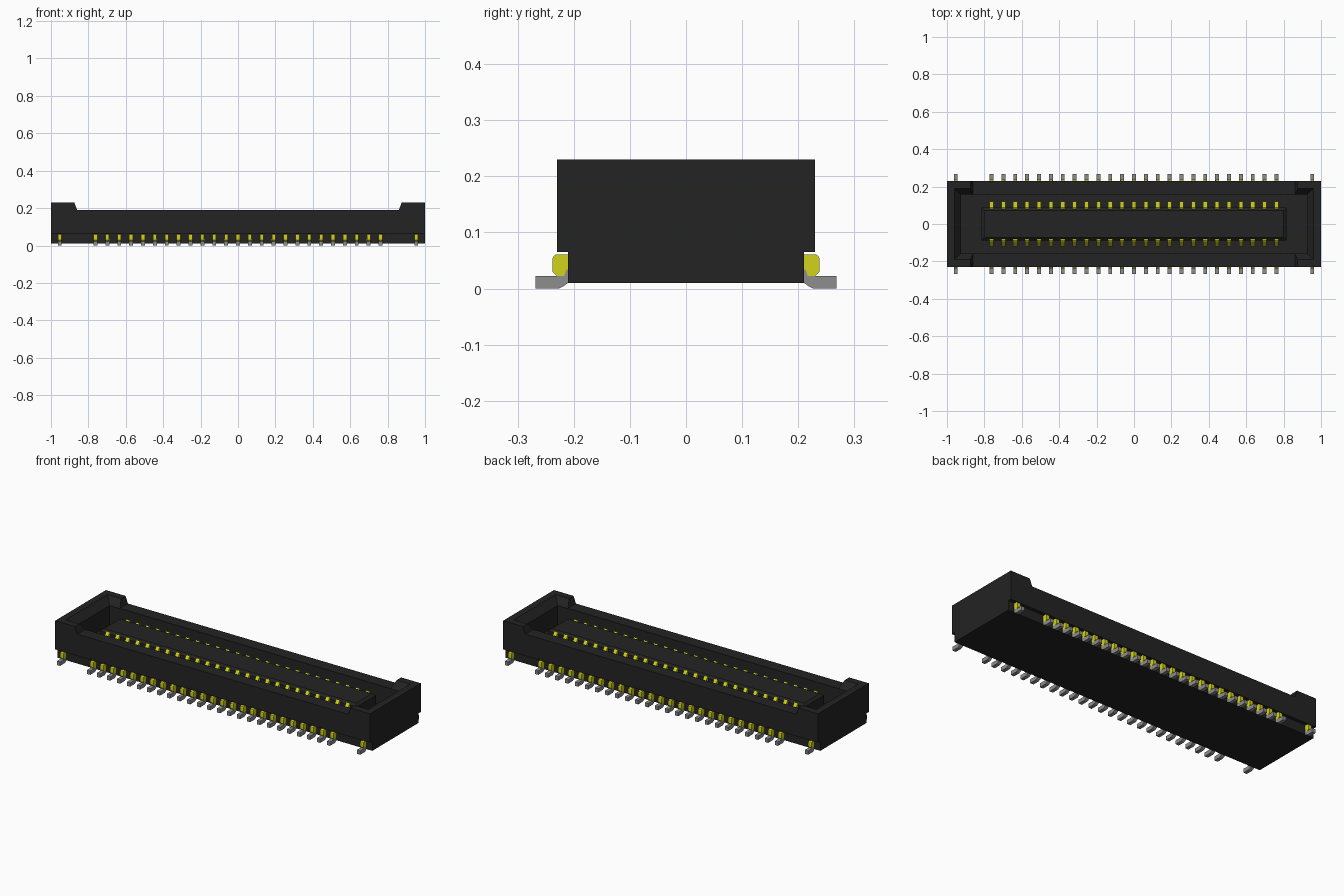
import bpy, bmesh

cube = bpy.data.objects.get("Cube")
if cube:
    bpy.data.objects.remove(cube, do_unlink=True)


def material(name, rgb, rough=0.6):
    m = bpy.data.materials.new(name)
    m.use_nodes = True
    m.diffuse_color = (*rgb, 1)
    b = m.node_tree.nodes["Principled BSDF"]
    b.inputs["Base Color"].default_value = (*rgb, 1)
    b.inputs["Roughness"].default_value = rough
    return m


BLACK = material("black plastic", (0.017, 0.017, 0.017))
GOLD = material("yellow contact", (0.65, 0.65, 0.01))
GREY = material("grey solder tail", (0.27, 0.27, 0.27))


def add_object(name, bm, mat):
    bmesh.ops.recalc_face_normals(bm, faces=bm.faces)
    me = bpy.data.meshes.new(name)
    bm.to_mesh(me)
    bm.free()
    me.materials.append(mat)
    ob = bpy.data.objects.new(name, me)
    bpy.context.collection.objects.link(ob)
    return ob


def frustum(bm, hx0, hy0, z0, hx1, hy1, z1):
    """Centred box whose half sizes may differ between bottom and top."""
    loops = [[bm.verts.new((sx * hx, sy * hy, z))
              for sx, sy in ((-1, -1), (1, -1), (1, 1), (-1, 1))]
             for hx, hy, z in ((hx0, hy0, z0), (hx1, hy1, z1))]
    bm.faces.new(loops[0][::-1])
    bm.faces.new(loops[1])
    for i in range(4):
        j = (i + 1) % 4
        bm.faces.new((loops[0][i], loops[0][j], loops[1][j], loops[1][i]))


def box_object(name, *dims):
    bm = bmesh.new()
    frustum(bm, *dims)
    return add_object(name, bm, BLACK)


def extrude_profile(bm, profile, x, width, side):
    """Extrude a (y, z) profile along x; side flips it to front or back."""
    ends = [[bm.verts.new((x + d * width / 2, side * y, z)) for y, z in profile]
            for d in (-1, 1)]
    bm.faces.new(ends[0])
    bm.faces.new(ends[1][::-1])
    n = len(profile)
    for i in range(n):
        j = (i + 1) % n
        bm.faces.new((ends[0][i], ends[0][j], ends[1][j], ends[1][i]))


# Housing: a block with lowered long walls, a flared mouth and a deep cavity
housing = box_object("housing", 1.0, 0.23, 0.065, 1.0, 0.23, 0.23)
cuts = (
    ("wall_notch_cutter", 0.86, 0.5, 0.19, 0.879, 0.5, 0.24),
    ("mouth_flare_cutter", 0.925, 0.157, 0.189, 0.969, 0.198, 0.24),
    ("cavity_cutter", 0.925, 0.157, 0.08, 0.925, 0.157, 0.30),
)
for cut in cuts:
    cutter = box_object(*cut)
    cutter.hide_render = True
    mod = housing.modifiers.new("cut", 'BOOLEAN')
    mod.operation = 'DIFFERENCE'
    mod.solver = 'EXACT'
    mod.object = cutter
    bpy.context.view_layer.objects.active = housing
    bpy.ops.object.modifier_apply(modifier=mod.name)
    bpy.data.objects.remove(cutter, do_unlink=True)

# Narrower base below the housing
box_object("base", 1.0, 0.21, 0.01, 1.0, 0.21, 0.066)

# Central tongue with a small chamfer round its top
bm = bmesh.new()
frustum(bm, 0.815, 0.087, 0.075, 0.815, 0.087, 0.165)
frustum(bm, 0.815, 0.087, 0.165, 0.80, 0.073, 0.178)
bmesh.ops.remove_doubles(bm, verts=bm.verts, dist=1e-5)
inner = [f for f in bm.faces if abs(f.normal.z) > 0.99
         and abs(f.calc_center_median().z - 0.165) < 1e-4]
bmesh.ops.delete(bm, geom=inner, context='FACES_ONLY')
add_object("tongue", bm, BLACK)

# Pin positions: 25 signal pins per side plus an anchor near each end
PITCH = 0.0635
signal = [(i - 12) * PITCH for i in range(25)]
anchors = [-0.953, 0.953]

SHOULDER = [(0.20, 0.06), (0.231, 0.061), (0.236, 0.058), (0.238, 0.053),
            (0.238, 0.030), (0.222, 0.014), (0.20, 0.014)]
TAIL = [(0.205, 0.034), (0.213, 0.034), (0.217, 0.022), (0.226, 0.022),
        (0.238, 0.022), (0.268, 0.022), (0.268, 0.0), (0.226, 0.0),
        (0.217, 0.005), (0.205, 0.014)]
CONTACT = [(0.08, 0.078), (0.08, 0.172), (0.089, 0.177), (0.094, 0.174),
           (0.119, 0.135), (0.119, 0.12), (0.10, 0.078)]


def pin_set(name, profile, xs, width, mat):
    bm = bmesh.new()
    for x in xs:
        for side in (-1, 1):
            extrude_profile(bm, profile, x, width, side)
    return add_object(name, bm, mat)


# Mating contacts on the tongue, pin shoulders and solder tails
pin_set("tongue_contacts", CONTACT, signal, 0.022, GOLD)
pin_set("pin_shoulders", SHOULDER, signal + anchors, 0.02, GOLD)
pin_set("solder_tails", TAIL, signal + anchors, 0.021, GREY)
